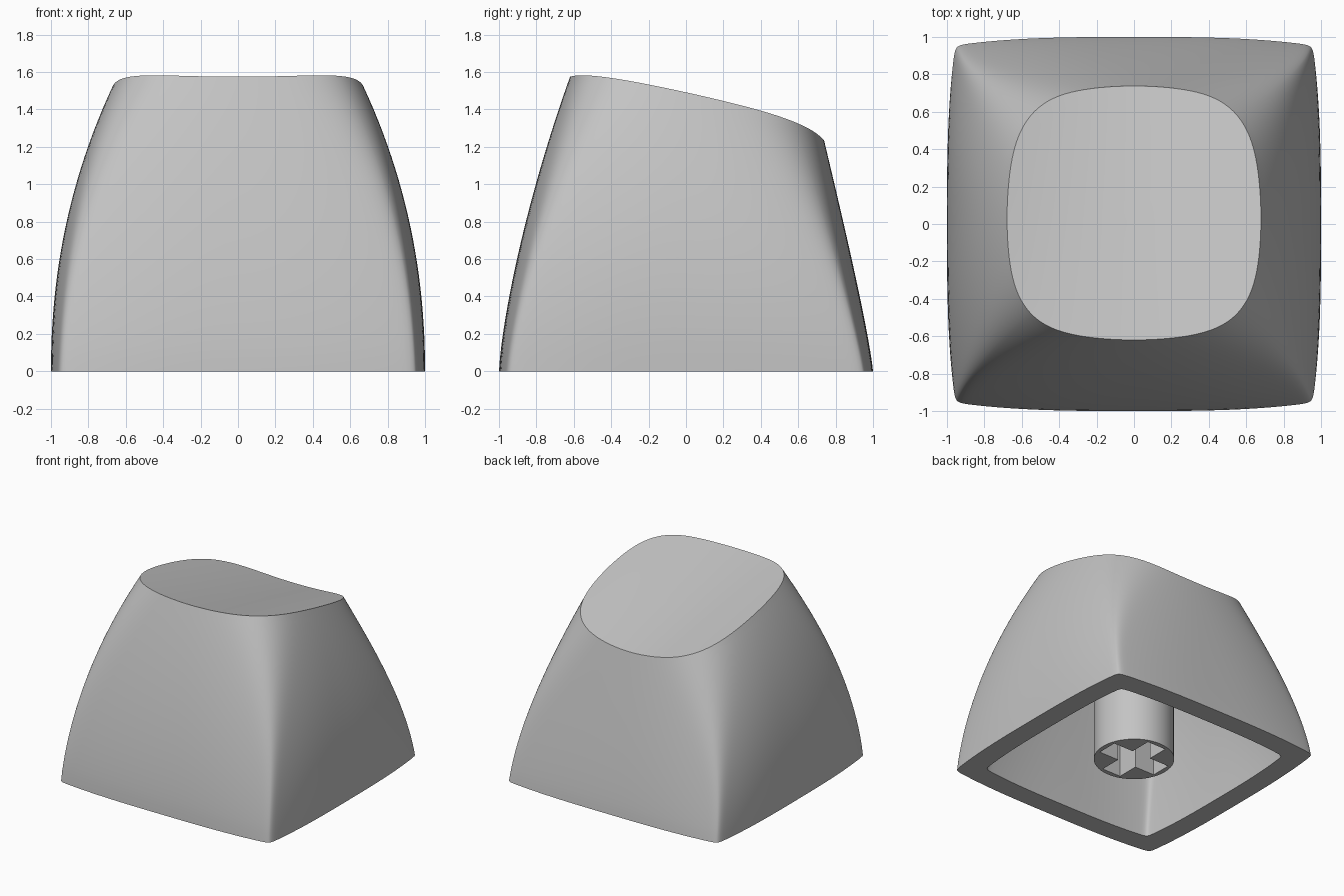
import bpy, bmesh, math

cube = bpy.data.objects.get("Cube")
if cube:
    bpy.data.objects.remove(cube)

grey = bpy.data.materials.new("light_grey")
grey.use_nodes = True
colour = (0.55, 0.55, 0.55, 1)
grey.diffuse_color = colour
grey.node_tree.nodes["Principled BSDF"].inputs["Base Color"].default_value = colour


def finish(bm, name):
    bmesh.ops.recalc_face_normals(bm, faces=bm.faces)
    mesh = bpy.data.meshes.new(name)
    bm.to_mesh(mesh)
    bm.free()
    mesh.materials.append(grey)
    obj = bpy.data.objects.new(name, mesh)
    bpy.context.collection.objects.link(obj)
    bpy.ops.object.select_all(action="DESELECT")
    obj.select_set(True)
    bpy.context.view_layer.objects.active = obj
    bpy.ops.object.shade_smooth_by_angle(angle=math.radians(35))


def slope(y):
    """Height of the tilted plane that the top lies along."""
    return 1.42 - 0.25 * y


def dish(x, y):
    """Height of the sloping top, hollowed more deeply towards the back."""
    return slope(y) + (0.155 + 0.06 * y) * x * x


def outline(angle, s, wall):
    """Point on the tilted section at fraction s of the height."""
    half = 1 - 0.289 * s ** 2.1 - wall
    front = -1 + 0.38 * s ** 1.36 + wall
    back = 1 - 0.262 * s ** 1.2 - wall
    n = 1 / (0.0167 + 0.15 * s ** 2.5)   # corners soften near the top
    bow = 0.045 + 0.075 * s              # sides bow outward
    power = 3 - s
    c, d = math.cos(angle), math.sin(angle)
    r = (abs(c) ** n + abs(d) ** n) ** (-1 / n)
    u, v = r * c, r * d
    u, v = u * (1 - bow * abs(v) ** power), v * (1 - bow * abs(u) ** power)
    return half * u, (front + back) / 2 + (back - front) / 2 * v


# Angles packed closely around the four corners
STEPS = 20
angles = []
for quarter in range(4):
    start = quarter * math.pi / 2
    lean = [math.pi / 4 * (1 - (1 - i / STEPS) ** 2) for i in range(STEPS + 1)]
    angles += [start + a for a in lean]
    angles += [start + math.pi / 2 - a for a in reversed(lean[1:-1])]


def bridge(bm, a, b):
    for i in range(len(a)):
        j = (i + 1) % len(a)
        bm.faces.new((a[i], a[j], b[j], b[i]))


def skin(bm, wall, drop, rows=24, rings=10):
    """Curved walls closed by the dish; returns the bottom ring."""
    tops = []
    for a in angles:
        s = 1
        for _ in range(30):
            x, y = outline(a, s, wall)
            s = (dish(x, y) - drop) / slope(y)
        tops.append(s)
    loops = []
    for row in range(rows + 1):
        loop = []
        for a, top in zip(angles, tops):
            s = top * row / rows
            x, y = outline(a, s, wall)
            loop.append(bm.verts.new((x, y, s * slope(y))))
        loops.append(loop)
    rim = [v.co.copy() for v in loops[-1]]
    cy = (rim[STEPS * 2].y + rim[STEPS * 6].y) / 2
    for ring in range(1, rings):
        k = 1 - ring / rings
        loop = []
        for p in rim:
            x, y = p.x * k, cy + (p.y - cy) * k
            loop.append(bm.verts.new((x, y, dish(x, y) - drop)))
        loops.append(loop)
    for low, high in zip(loops, loops[1:]):
        bridge(bm, low, high)
    tip = bm.verts.new((0, cy, dish(0, cy) - drop))
    last = loops[-1]
    for i, v in enumerate(last):
        bm.faces.new((v, last[(i + 1) % len(last)], tip))
    return loops[0]


# Hollow cap
bm = bmesh.new()
bridge(bm, skin(bm, 0, 0), skin(bm, 0.17, 0.17))
finish(bm, "cap_shell")

# Round stem with a cross-shaped socket underneath
bm = bmesh.new()
RADIUS, ARM, HALF = 0.303, 0.265, 0.085
LOW, SOCKET, HIGH = 0.03, 0.5, 1.3
circle = [(RADIUS * math.cos(math.tau * i / 48), RADIUS * math.sin(math.tau * i / 48))
          for i in range(48)]
cross = []
for q in range(4):
    c, s = round(math.cos(q * math.pi / 2)), round(math.sin(q * math.pi / 2))
    for x, y in ((ARM, -HALF), (ARM, HALF), (HALF, HALF)):
        cross.append((c * x - s * y, s * x + c * y))
edges = []
for points, top in ((circle, HIGH), (cross, SOCKET)):
    low = [bm.verts.new((x, y, LOW)) for x, y in points]
    high = [bm.verts.new((x, y, top)) for x, y in points]
    bridge(bm, low, high)
    bm.faces.new(high)
    edges += [bm.edges.get((low[i - 1], low[i])) for i in range(len(low))]
bmesh.ops.triangle_fill(bm, edges=edges, use_beauty=True)
finish(bm, "stem")
